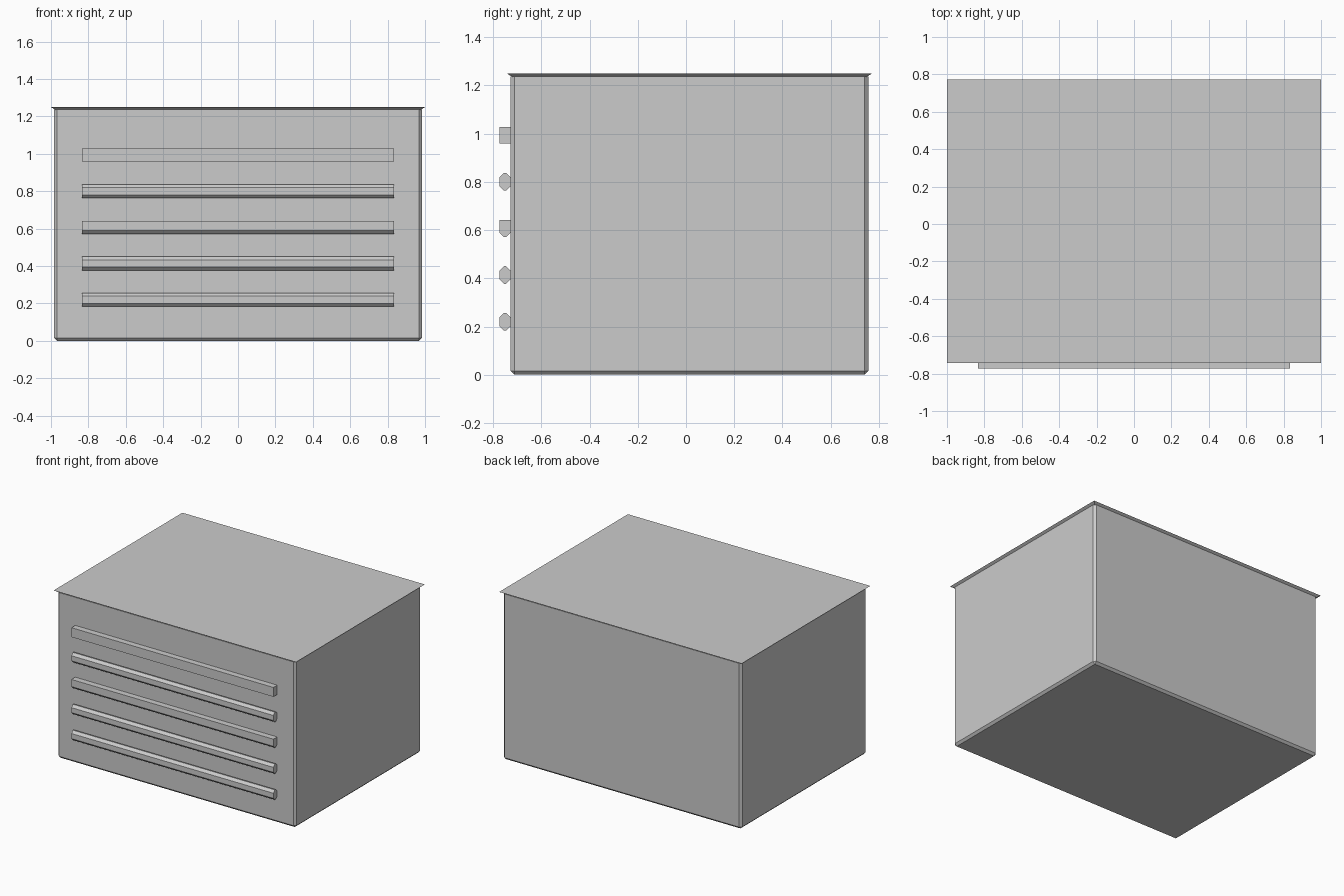
import bpy, bmesh

if "Cube" in bpy.data.objects:
    bpy.data.objects.remove(bpy.data.objects["Cube"])

grey = bpy.data.materials.new("light_grey")
grey.diffuse_color = (0.6, 0.6, 0.6, 1)
grey.use_nodes = True
grey.node_tree.nodes["Principled BSDF"].inputs["Base Color"].default_value = grey.diffuse_color


def solid(name, bottom, top):
    """Loft between two equal-length loops and close both ends."""
    bm = bmesh.new()
    a = [bm.verts.new(p) for p in bottom]
    b = [bm.verts.new(p) for p in top]
    n = len(a)
    bm.faces.new(a)
    bm.faces.new(b)
    for i in range(n):
        j = (i + 1) % n
        bm.faces.new((a[i], a[j], b[j], b[i]))
    bmesh.ops.recalc_face_normals(bm, faces=bm.faces)
    me = bpy.data.meshes.new(name)
    bm.to_mesh(me)
    bm.free()
    me.materials.append(grey)
    ob = bpy.data.objects.new(name, me)
    bpy.context.collection.objects.link(ob)
    return ob


def rect(x, y0, y1, z):
    return [(-x, y0, z), (x, y0, z), (x, y1, z), (-x, y1, z)]


# Cabinet body with chamfered upright and bottom edges
body = solid("cabinet_body", rect(0.983, -0.728, 0.756, 0), rect(0.983, -0.728, 0.756, 1.237))
bm = bmesh.new()
bm.from_mesh(body.data)
edges = [e for e in bm.edges if min(v.co.z for v in e.verts) < 0.1]
bmesh.ops.bevel(bm, geom=edges, offset=0.016, segments=1, affect='EDGES', profile=0.5)
bm.to_mesh(body.data)
bm.free()

# Thin lid that flares outward to its top edge
solid("lid", rect(0.972, -0.717, 0.745, 1.233), rect(1.0, -0.744, 0.773, 1.25))

# Five front slats: (bottom z, top z, bottom chamfer, top chamfer)
SLATS = [(0.958, 1.028, 0, 0), (0.763, 0.837, 0.018, 0.018), (0.571, 0.642, 0.018, 0),
         (0.377, 0.450, 0.018, 0.018), (0.183, 0.257, 0.018, 0.018)]
Y0, Y1, X = -0.773, -0.728, 0.833
for i, (z0, z1, cb, ct) in enumerate(SLATS):
    profile = [(Y0 + cb, z0), (Y1 - cb, z0), (Y1, z0 + cb), (Y1, z1 - ct),
               (Y1 - ct, z1), (Y0 + ct, z1), (Y0, z1 - ct), (Y0, z0 + cb)]
    profile = list(dict.fromkeys(profile))  # square corners collapse to one point
    solid(f"front_slat_{i + 1}", [(-X, y, z) for y, z in profile], [(X, y, z) for y, z in profile])
